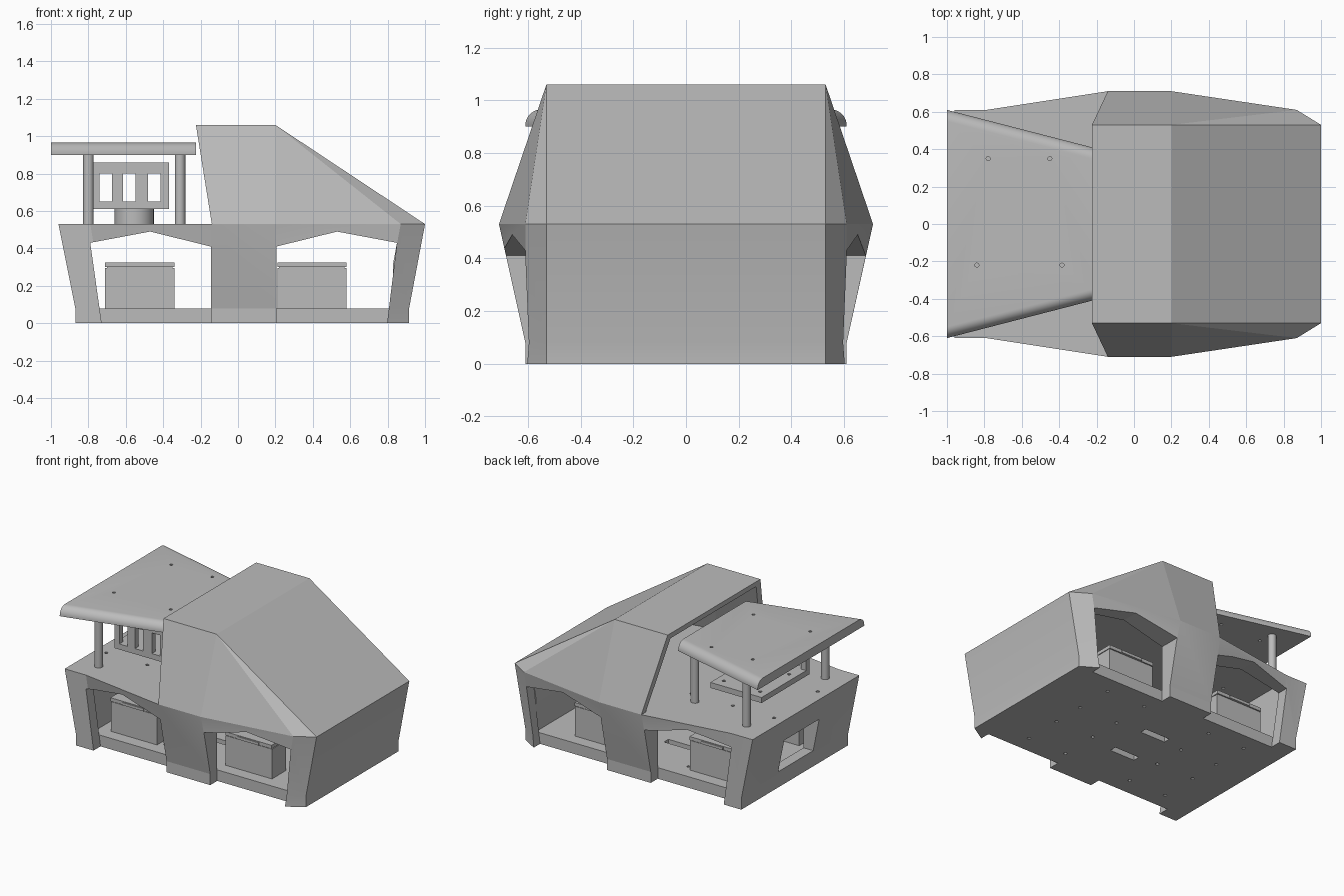
import bpy, bmesh, math
from mathutils import Vector

if "Cube" in bpy.data.objects:
    bpy.data.objects.remove(bpy.data.objects["Cube"], do_unlink=True)

grey = bpy.data.materials.new("plain grey")
grey.use_nodes = True
COL = (0.5, 0.5, 0.5, 1)
grey.diffuse_color = COL
grey.node_tree.nodes["Principled BSDF"].inputs["Base Color"].default_value = COL


def finish(bm, name):
    bmesh.ops.recalc_face_normals(bm, faces=bm.faces)
    me = bpy.data.meshes.new(name)
    bm.to_mesh(me)
    bm.free()
    ob = bpy.data.objects.new(name, me)
    bpy.context.collection.objects.link(ob)
    me.materials.append(grey)
    return ob


def loft(name, rings):
    """Closed solid through matching rings of points."""
    bm = bmesh.new()
    rows = [[bm.verts.new(p) for p in r] for r in rings]
    n = len(rows[0])
    for a, b in zip(rows, rows[1:]):
        for i in range(n):
            j = (i + 1) % n
            bm.faces.new((a[i], a[j], b[j], b[i]))
    bm.faces.new(rows[0][::-1])
    bm.faces.new(rows[-1])
    return finish(bm, name)


def hull(name, pts):
    bm = bmesh.new()
    for x, y, z in pts:
        for s in (-1, 1):
            bm.verts.new((x, s * y, z))
    bmesh.ops.convex_hull(bm, input=bm.verts)
    bmesh.ops.dissolve_limit(bm, angle_limit=0.01, verts=bm.verts, edges=bm.edges)
    return finish(bm, name)


def box(name, x, y, z):
    return loft(name, [[(x[0], y[0], h), (x[1], y[0], h), (x[1], y[1], h), (x[0], y[1], h)] for h in z])


def rod(name, x, y, z, r, sides=24):
    ang = [2 * math.pi * i / sides for i in range(sides)]
    return loft(name, [[(x + r * math.cos(a), y + r * math.sin(a), h) for a in ang] for h in z])


def prism(name, xz, y):
    return loft(name, [[(px, d, pz) for px, pz in xz] for d in y])


def cut(ob, cutters):
    for c in cutters:
        c.hide_render = True
        m = ob.modifiers.new("cut", "BOOLEAN")
        m.operation, m.solver, m.object = "DIFFERENCE", "EXACT", c
        bpy.context.view_layer.objects.active = ob
        bpy.ops.object.modifier_apply(modifier=m.name)
        bpy.data.objects.remove(c, do_unlink=True)


def smooth(ob, deg=25):
    bpy.ops.object.select_all(action="DESELECT")
    ob.select_set(True)
    bpy.context.view_layer.objects.active = ob
    bpy.ops.object.shade_smooth_by_angle(angle=math.radians(deg))


# Lower body: straight-sided at the base, bulging at the deck
base = [(-.87, .61), (-.715, .61), (-.145, .61), (.205, .61), (.785, .61), (.915, .53)]
deck = [(-.96, .61), (-.79, .61), (-.14, .71), (.2, .71), (.87, .61), (1, .53)]


def ring(half, z):
    return [(x, y, z) for x, y in half] + [(x, -y, z) for x, y in reversed(half)]


body = loft("lower_body", [ring(base, 0), ring(base, .08), ring(deck, .53)])
cutters = [box("cavity", (-.8, .83), (-.53, .53), (.08, .5))]
# Wheel arches: open above the floor and notched past its edge
arches = [[(-.79, .43), (-.47, .49), (-.145, .41), (-.145, .08), (-.715, .08)],
          [(.205, .41), (.53, .49), (.85, .43), (.785, .08), (.205, .08)]]
for arch in arches:
    notch = arch[:3] + [(x, -.1 if z == .08 else z) for x, z in arch[3:]]
    cutters.append(prism("arch", arch, (-1, 1)))
    for s in (-1, 1):
        cutters.append(prism("notch", notch, (s * .53, s)))
# Square port in the tail wall, slots and screw holes
cutters.append(box("port", (-1.1, -.7), (-.2, .2), (.12, .36)))
for s in (-1, 1):
    cutters.append(box("slot", (-.15, .05), (s * .155 - .025, s * .155 + .025), (-.1, .2)))
    for x in (-.6, -.3, .25, .56):
        cutters.append(rod("hole", x, s * .12, (-.1, .2), .012, 10))
        cutters.append(rod("hole", x, s * .4, (-.1, .2), .012, 10))
    for x in (-.88, -.55, -.22):
        cutters.append(rod("hole", x, s * .25, (.4, .6), .012, 10))
cut(body, cutters)
smooth(body, 12)

# Cabin: wedge shell, open at the rear and below
cabin = hull("cabin", [(-.225, .53, 1.06), (.2, .53, 1.06), (1, .53, .53), (.87, .61, .53),
                       (.2, .71, .53), (-.14, .71, .53)])
cut(cabin, [hull("cabin_void", [(-.4, .49, 1.02), (.18, .49, 1.02), (.93, .49, .5), (.82, .56, .5),
                                (.2, .67, .5), (-.4, .67, .5)])])

# Canopy: tapered slab with rounded upper side edges
arc = [(.06 * math.cos(a) - .06, .905 + .06 * math.sin(a)) for a in [math.pi / 16 * i for i in range(9)]]


def canopy_ring(x, w):
    half = [(w, .9)] + [(w + d, z) for d, z in arc]
    return [(x, y, z) for y, z in half] + [(x, -y, z) for y, z in reversed(half)]


canopy = loft("canopy", [canopy_ring(-1, .61), canopy_ring(-.225, .41)])
cut(canopy, [rod("hole", x, y, (.8, 1.1), .011, 10)
             for x, y in ((-.78, .35), (-.45, .35), (-.84, -.22), (-.385, -.22))])
smooth(canopy)
for s, side in ((-1, "right"), (1, "left")):
    smooth(rod("rear_post_" + side, -.8, s * .45, (.53, .905), .028))
    smooth(rod("front_post_" + side, -.31, s * .34, (.53, .905), .028))

# Sensor mount: turntable, plate and windowed upright
smooth(rod("turntable", -.555, -.03, (.53, .612), .105, 32))
plate = box("mount_plate", (-.78, -.37), (-.26, .25), (.61, .65))
cut(plate, [rod("hole", x, y, (.5, .8), .012, 10) for x in (-.72, -.43) for y in (-.15, .18)])
upright = box("mount_upright", (-.78, -.37), (-.3, -.26), (.61, .86))
cut(upright, [box("window", (x, x + .066), (-.5, 0), (.65, .8)) for x in (-.74, -.615, -.48)])

# Wheel motors: boxes with lids beside each arch
for s, side in ((-1, "right"), (1, "left")):
    for x, end in ((-.71, "rear"), (.21, "front")):
        y = sorted((s * .28, s * .44))
        box(f"{end}_motor_{side}", (x, x + .37), y, (.07, .295))
        box(f"{end}_motor_lid_{side}", (x, x + .37), [v + .005 * (1 if v > sum(y) / 2 else -1) for v in y], (.3, .325))
        box(f"{end}_motor_seam_{side}", (x + .01, x + .36), [v * .99 for v in y], (.29, .305))
        box(f"{end}_motor_clip_{side}", (x + .1, x + .27), sorted((s * .44, s * .452)), (.3, .32))
